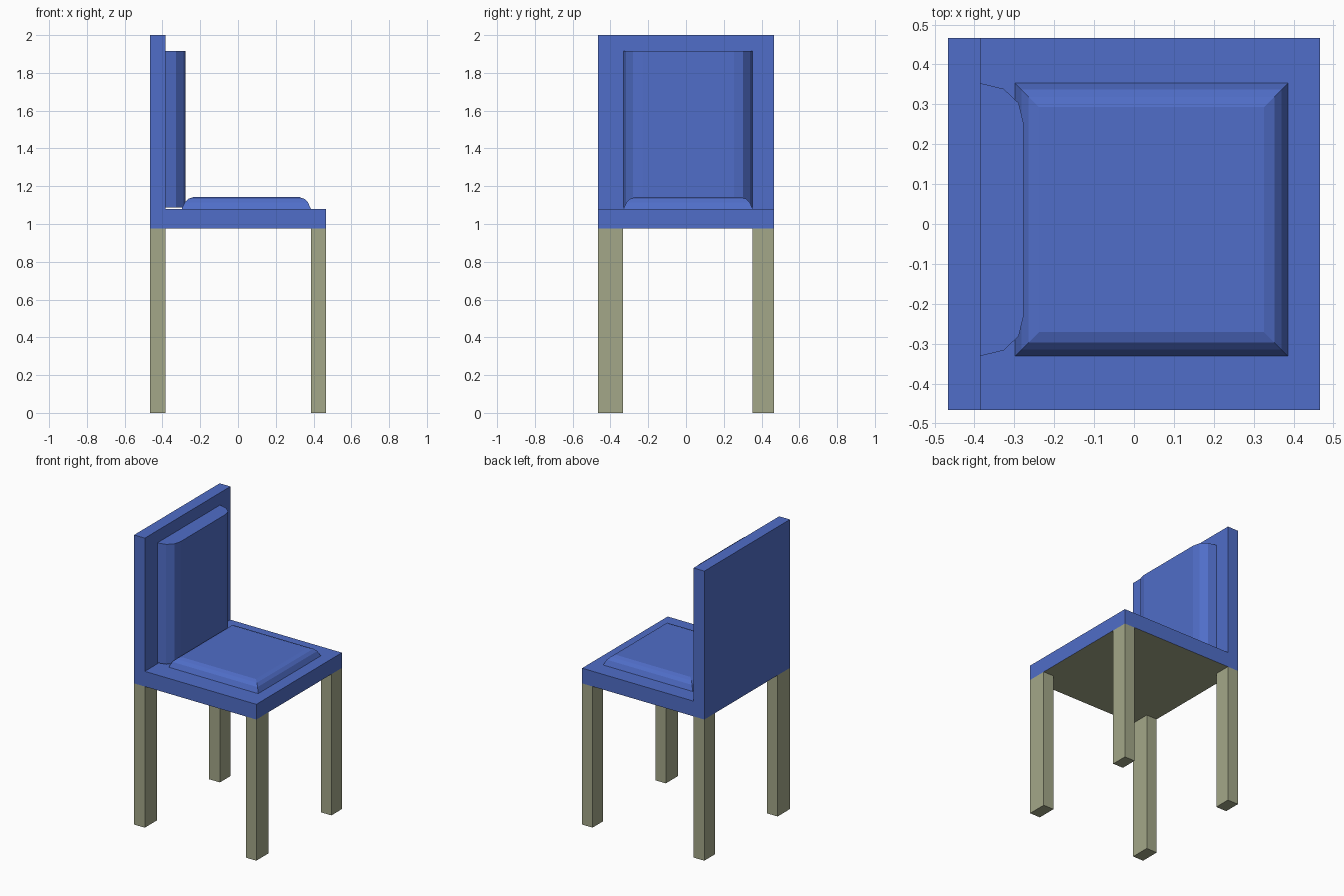
import bpy, bmesh

if "Cube" in bpy.data.objects:
    bpy.data.objects.remove(bpy.data.objects["Cube"])


def material(name, rgb):
    m = bpy.data.materials.new(name)
    m.diffuse_color = (*rgb, 1)
    m.use_nodes = True
    m.node_tree.nodes["Principled BSDF"].inputs["Base Color"].default_value = m.diffuse_color
    return m


BLUE = material("blue upholstery", (0.08, 0.155, 0.58))
OLIVE = material("olive wood", (0.37, 0.39, 0.25))


def loft(name, rings, mats):
    """Join closed rings of equal length and cap both ends."""
    bm = bmesh.new()
    loops = [[bm.verts.new(p) for p in ring] for ring in rings]
    n = len(loops[0])
    for a, b in zip(loops, loops[1:]):
        for i in range(n):
            j = (i + 1) % n
            bm.faces.new((a[i], a[j], b[j], b[i]))
    bm.faces.new(loops[0][::-1])
    bm.faces.new(loops[-1])
    bmesh.ops.recalc_face_normals(bm, faces=bm.faces)
    mesh = bpy.data.meshes.new(name)
    bm.to_mesh(mesh)
    bm.free()
    for m in mats:
        mesh.materials.append(m)
    obj = bpy.data.objects.new(name, mesh)
    bpy.context.collection.objects.link(obj)
    return obj


def rect(x0, x1, y0, y1, z):
    return [(x0, y0, z), (x1, y0, z), (x1, y1, z), (x0, y1, z)]


# Seat and backrest: one L-shaped profile, with a wooden underside
H, SEAT_LOW, SEAT_TOP, BACK_X = 0.467, 0.975, 1.08, -0.385
profile = [(-H, SEAT_LOW), (H, SEAT_LOW), (H, SEAT_TOP),
           (BACK_X, SEAT_TOP), (BACK_X, 2.0), (-H, 2.0)]
frame = loft("seat_and_backrest",
             [[(x, y, z) for x, z in profile] for y in (-H, H)], [BLUE, OLIVE])
for face in frame.data.polygons:
    if face.normal.z < -0.9:
        face.material_index = 1

# Four square-cut legs flush with the seat corners
for xn, x0, x1 in (("back", -H, BACK_X), ("front", 0.387, H)):
    for yn, y0, y1 in (("right", -H, -0.333), ("left", 0.352, H)):
        loft(f"{xn}_{yn}_leg",
             [rect(x0, x1, y0, y1, z) for z in (0, SEAT_LOW)], [OLIVE])

# Seat cushion: rounded edges as (inset, height) steps
C0, C1 = -0.331, 0.353
steps = [(0, 1.08), (0.016, 1.115), (0.034, 1.133), (0.06, 1.142)]
loft("seat_cushion",
     [rect(-0.298 + d, 0.386 - d, C0 + d, C1 - d, z) for d, z in steps], [BLUE])

# Back cushion: upright pad with faceted side edges
edge = [(BACK_X, 0), (-0.327, 0.014), (-0.289, 0.05), (-0.277, 0.1)]
outline = [(x, C0 + d) for x, d in edge] + [(x, C1 - d) for x, d in reversed(edge)]
loft("back_cushion",
     [[(x, y, z) for x, y in outline] for z in (1.087, 1.915)], [BLUE])
